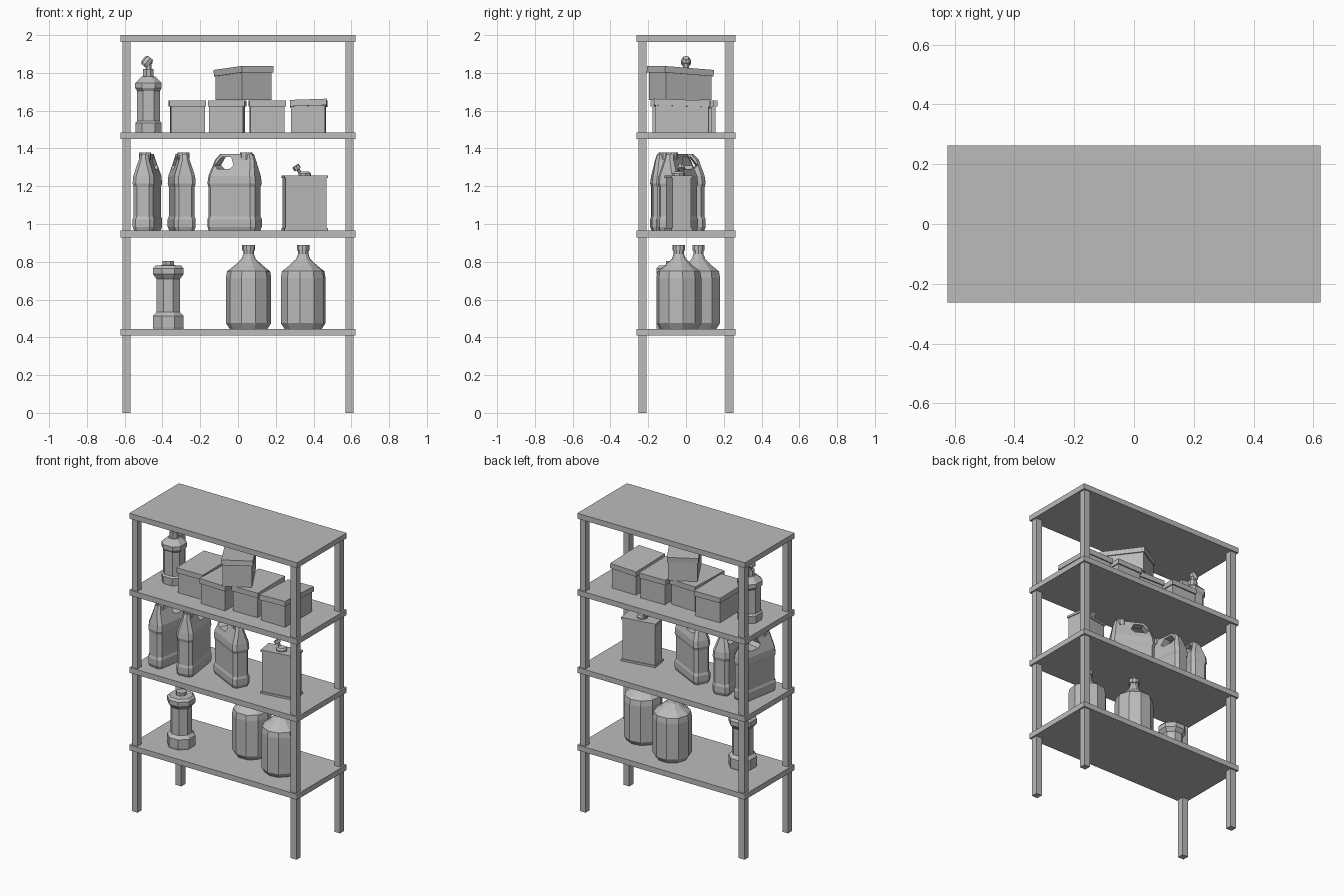
import bpy, bmesh
from math import radians, cos, sin, pi
from mathutils import Matrix, Vector

cube = bpy.data.objects.get("Cube")
if cube:
    bpy.data.objects.remove(cube, do_unlink=True)

GREY = (0.5, 0.5, 0.5, 1.0)
grey = bpy.data.materials.new("plain_grey")
grey.use_nodes = True
grey.diffuse_color = GREY
bsdf = next(n for n in grey.node_tree.nodes if n.type == 'BSDF_PRINCIPLED')
bsdf.inputs["Base Color"].default_value = GREY


def place(name, mesh, loc, turn=0.0):
    obj = bpy.data.objects.new(name, mesh)
    bpy.context.scene.collection.objects.link(obj)
    obj.location = loc
    obj.rotation_euler.z = radians(turn)
    return obj


def finish(bm, name):
    bmesh.ops.recalc_face_normals(bm, faces=bm.faces)
    mesh = bpy.data.meshes.new(name)
    bm.to_mesh(mesh)
    bm.free()
    mesh.materials.append(grey)
    return mesh


def add_loft(bm, rings, matrix=Matrix()):
    """Skin a stack of point rings and cap both ends."""
    loops = [[bm.verts.new(matrix @ Vector(p)) for p in ring] for ring in rings]
    for low, high in zip(loops, loops[1:]):
        for i in range(len(low)):
            j = (i + 1) % len(low)
            bm.faces.new((low[i], low[j], high[j], high[i]))
    bm.faces.new(loops[0][::-1])
    bm.faces.new(loops[-1])


def round_ring(r, z, sides, phase=0.0):
    return [(r * cos(phase + 2 * pi * i / sides), r * sin(phase + 2 * pi * i / sides), z)
            for i in range(sides)]


def block_ring(z, w, d, c, ox=0.0):
    """Rectangle with chamfered corners, shifted sideways by ox."""
    x, y = w / 2, d / 2
    pts = [(x, -y + c), (x, y - c), (x - c, y), (-x + c, y),
           (-x, y - c), (-x, -y + c), (-x + c, -y), (x - c, -y)]
    return [(px + ox, py, z) for px, py in pts]


def add_turned(bm, profile, sides, phase=0.0, matrix=Matrix()):
    add_loft(bm, [round_ring(r, z, sides, phase) for r, z in profile], matrix)


def add_box(bm, size, centre, tilt=Matrix()):
    matrix = Matrix.Translation(centre) @ tilt @ Matrix.Diagonal((*size, 1))
    bmesh.ops.create_cube(bm, size=1, matrix=matrix)


# Rack: four boards and four legs
BOARD = 0.036
TOPS = (0.445, 0.965, 1.485, 2.0)
for label, top in zip(("lower", "middle", "upper", "top"), TOPS):
    bm = bmesh.new()
    add_box(bm, (1.246, 0.526, BOARD), (0, 0, -BOARD / 2))
    place(label + "_shelf", finish(bm, label + "_shelf"), (0, 0, top))
bm = bmesh.new()
add_box(bm, (0.043, 0.043, 1.97), (0, 0, 0.985))
leg = finish(bm, "leg")
for sx, side in ((-1, "right"), (1, "left")):
    for sy, end in ((-1, "front"), (1, "back")):
        place(f"{end}_{side}_leg", leg, (sx * 0.59, sy * 0.231, 0))

# Large round jugs
bm = bmesh.new()
add_turned(bm, [(0.10, 0), (0.12, 0.03), (0.12, 0.27), (0.114, 0.305), (0.075, 0.335),
                (0.038, 0.37), (0.028, 0.395), (0.028, 0.415), (0.034, 0.416), (0.034, 0.444)], 10)
jug = finish(bm, "jug")
place("jug_a", jug, (0.056, 0.066, TOPS[0]))
place("jug_b", jug, (0.345, -0.038, TOPS[0]), 10)

# Waisted round bottle
bm = bmesh.new()
add_turned(bm, [(0.086, 0), (0.088, 0.01), (0.088, 0.068), (0.068, 0.088), (0.068, 0.265),
                (0.088, 0.29), (0.088, 0.32), (0.074, 0.335), (0.033, 0.337), (0.033, 0.358)],
           8, pi / 8)
place("round_bottle", finish(bm, "round_bottle"), (-0.369, -0.075, TOPS[0]))

# Handled canisters: tapered body, handle opening, screw cap
bm = bmesh.new()
add_loft(bm, [block_ring(*s) for s in (
    (0, 0.27, 0.10, 0.015), (0.02, 0.285, 0.115, 0.02), (0.06, 0.285, 0.115, 0.02),
    (0.075, 0.275, 0.105, 0.02), (0.23, 0.275, 0.105, 0.02), (0.25, 0.285, 0.115, 0.02),
    (0.29, 0.275, 0.11, 0.02), (0.375, 0.23, 0.055, 0.015, 0.005), (0.405, 0.19, 0.045, 0.012, 0.015))])
canister = place("canister_a", finish(bm, "canister"), (-0.018, -0.043, TOPS[1]), -27)

bm = bmesh.new()
opening = [(-0.10, 0.345), (-0.08, 0.325), (-0.01, 0.325), (0.012, 0.345),
           (-0.008, 0.39), (-0.065, 0.39)]
add_loft(bm, [[(x, y, z) for x, z in opening] for y in (-0.2, 0.2)])
cutter = place("handle_cutter", finish(bm, "handle_cutter"), canister.location, -27)
cutter.hide_render = True
cut = canister.modifiers.new("handle_opening", 'BOOLEAN')
cut.operation = 'DIFFERENCE'
cut.solver = 'EXACT'
cut.object = cutter
bpy.context.view_layer.update()
cut_mesh = bpy.data.meshes.new_from_object(
    canister.evaluated_get(bpy.context.evaluated_depsgraph_get()))
canister.modifiers.clear()
bpy.data.objects.remove(cutter, do_unlink=True)
bm = bmesh.new()
bm.from_mesh(cut_mesh)
add_turned(bm, [(0.033, 0.375), (0.033, 0.414)], 8, pi / 8, Matrix.Translation((0.07, 0, 0)))
canister.data = finish(bm, "canister")
place("canister_b", canister.data, (-0.48, -0.043, TOPS[1]), -100)
place("canister_c", canister.data, (-0.298, -0.043, TOPS[1]), -82)

# Flat tin with rims, spout and flipped-open cap
bm = bmesh.new()
add_box(bm, (0.22, 0.10, 0.285), (0, 0, 0.1425))
for z in (0.006, 0.286):
    add_box(bm, (0.232, 0.112, 0.014), (0, 0, z))
add_turned(bm, [(0.034, 0.29), (0.034, 0.302), (0.024, 0.312)], 8)
lean = Matrix.Translation((-0.02, 0.02, 0.305)) @ Matrix.Rotation(radians(-35), 4, 'Y')
add_turned(bm, [(0.009, 0), (0.009, 0.022), (0.02, 0.024), (0.02, 0.046)], 8, 0, lean)
place("flat_tin", finish(bm, "flat_tin"), (0.353, -0.04, TOPS[1]), 9)

# Slim bottle with a spray head
bm = bmesh.new()
add_loft(bm, [block_ring(*s) for s in (
    (0, 0.136, 0.136, 0.035), (0.05, 0.14, 0.14, 0.035), (0.06, 0.122, 0.122, 0.032),
    (0.22, 0.122, 0.122, 0.032), (0.235, 0.14, 0.14, 0.035), (0.262, 0.14, 0.14, 0.035),
    (0.297, 0.07, 0.07, 0.02))])
add_turned(bm, [(0.03, 0.295), (0.03, 0.335), (0.018, 0.336), (0.018, 0.37)], 8, pi / 8)
add_turned(bm, [(0.016, -0.03), (0.026, -0.015), (0.026, 0.012), (0.016, 0.026)], 8, 0,
           Matrix.Translation((-0.006, 0, 0.375)) @ Matrix.Rotation(radians(40), 4, 'Y'))
place("spray_bottle", finish(bm, "spray_bottle"), (-0.474, 0.0, TOPS[2]))


# Lidded storage boxes; the lid may sit slightly askew
def storage_box(name, loc, turn, pitch=0, roll=0):
    bm = bmesh.new()
    add_box(bm, (0.18, 0.28, 0.15), (0, 0, 0.075))
    tilt = Matrix.Rotation(radians(pitch), 4, 'X') @ Matrix.Rotation(radians(roll), 4, 'Y')
    add_box(bm, (0.194, 0.298, 0.034), (0, 0, 0.153), tilt)
    place(name, finish(bm, name), loc, turn)


storage_box("box_a", (-0.268, 0.015, TOPS[2]), 1)
storage_box("box_b", (-0.058, -0.035, TOPS[2]), -2)
storage_box("box_c", (0.154, -0.005, TOPS[2]), 1)
storage_box("box_d", (0.374, -0.02, TOPS[2]), -1, -2, -2)
storage_box("stacked_box", (0.03, -0.03, 1.656), 30, -4)
